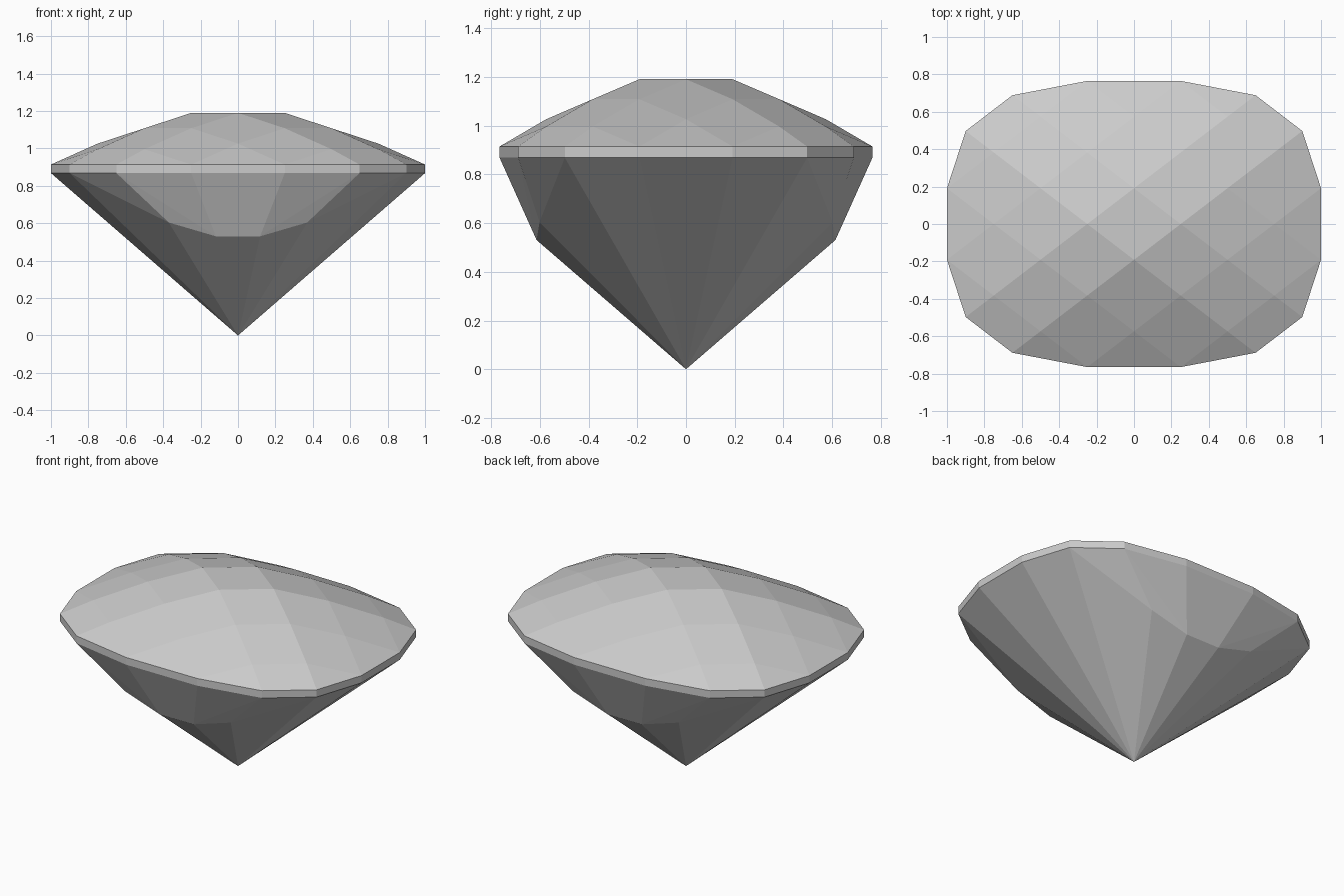
import bpy
import bmesh
import math

cube = bpy.data.objects.get("Cube")
if cube:
    bpy.data.objects.remove(cube)

DEPTH = 0.765                       # y extent relative to x
GIRDLE_LOW, GIRDLE_HIGH, TOP = 0.868, 0.914, 1.19

stone = bpy.data.materials.new("grey_stone")
stone.use_nodes = True
GREY = (0.6, 0.6, 0.6, 1)
stone.diffuse_color = GREY
stone.node_tree.nodes["Principled BSDF"].inputs["Base Color"].default_value = GREY


def mirrored(points):
    """Repeat points in all four quadrants."""
    return {(sx * x, sy * y, z) for x, y, z in points for sx in (1, -1) for sy in (1, -1)}


def girdle_ring(z):
    outline = [(1, 0.25), (0.9, 0.65), (0.65, 0.9), (0.25, 1)]
    return mirrored([(x, y * DEPTH, z) for x, y in outline])


def cut_part(name, points, open_heights):
    """Faceted convex solid, left open at the given horizontal levels."""
    bm = bmesh.new()
    for p in points:
        bm.verts.new(p)
    bmesh.ops.convex_hull(bm, input=bm.verts)
    caps = [f for f in bm.faces
            if any(all(abs(v.co.z - h) < 1e-4 for v in f.verts) for h in open_heights)]
    bmesh.ops.delete(bm, geom=caps, context='FACES')
    bmesh.ops.dissolve_limit(bm, angle_limit=math.radians(1), verts=bm.verts, edges=bm.edges)
    bmesh.ops.recalc_face_normals(bm, faces=bm.faces)
    # make every facet point away from the middle of the stone
    for f in bm.faces:
        centre = f.calc_center_median()
        centre.z -= 0.75
        if f.normal.dot(centre) < 0:
            f.normal_flip()
    mesh = bpy.data.meshes.new(name)
    bm.to_mesh(mesh)
    bm.free()
    mesh.materials.append(stone)
    obj = bpy.data.objects.new(name, mesh)
    bpy.context.collection.objects.link(obj)


# Crown: diagonal lattice of facets, each step outward drops further
drop = {0.25: 0, 0.75: 0.082, 1.25: 0.194}
lattice = []
for u, du in drop.items():
    for v, dv in drop.items():
        if u + v < 1.9:
            for su, sv in ((1, 1), (1, -1), (-1, 1), (-1, -1)):
                a, b = su * u, sv * v
                lattice.append(((a + b) / 2, (a - b) / 2 * DEPTH, TOP - du - dv))
cut_part("crown", set(lattice) | girdle_ring(GIRDLE_HIGH), [GIRDLE_HIGH])

# Girdle: thin upright band
cut_part("girdle", girdle_ring(GIRDLE_LOW) | girdle_ring(GIRDLE_HIGH), [GIRDLE_LOW, GIRDLE_HIGH])

# Pavilion: point below, with bulging steep facets at front and back
bulge = mirrored([(0.37, 0.601, 0.604), (0.118, 0.613, 0.53)])
cut_part("pavilion", girdle_ring(GIRDLE_LOW) | bulge | {(0, 0, 0)}, [GIRDLE_LOW])
